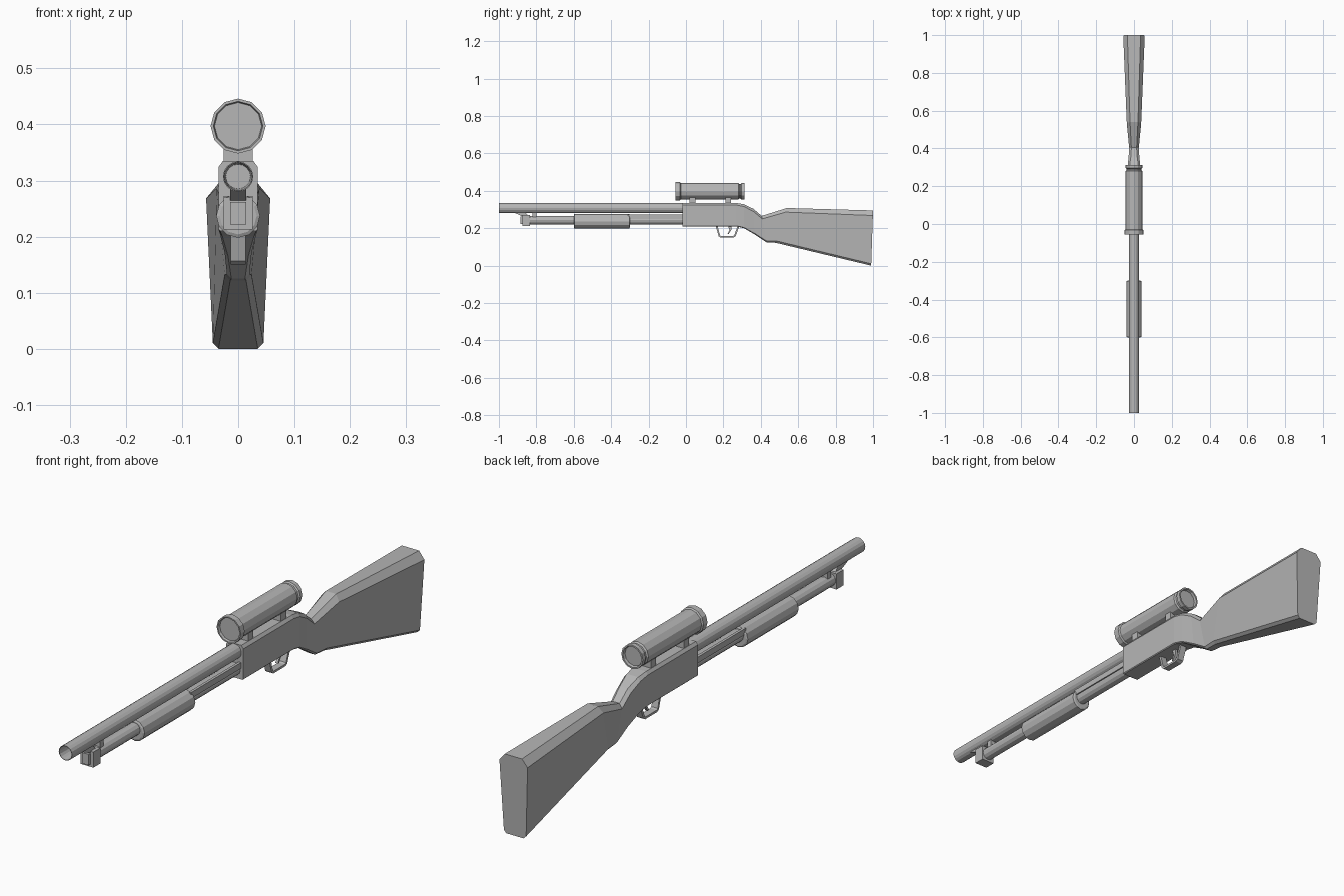
import bpy
import bmesh
from math import cos, sin, pi

cube = bpy.data.objects.get("Cube")
if cube:
    bpy.data.objects.remove(cube, do_unlink=True)

grey = bpy.data.materials.new("plain grey")
grey.use_nodes = True
colour = (0.47, 0.47, 0.47, 1)
grey.diffuse_color = colour
grey.node_tree.nodes["Principled BSDF"].inputs["Base Color"].default_value = colour


def loft(name, rings):
    """Skin equal-length rings of points and cap both ends."""
    bm = bmesh.new()
    loops = [[bm.verts.new(p) for p in ring] for ring in rings]
    n = len(loops[0])
    for a, b in zip(loops, loops[1:]):
        for i in range(n):
            j = (i + 1) % n
            bm.faces.new((a[i], a[j], b[j], b[i]))
    bm.faces.new(loops[0])
    bm.faces.new(loops[-1])
    bmesh.ops.recalc_face_normals(bm, faces=bm.faces)
    mesh = bpy.data.meshes.new(name)
    bm.to_mesh(mesh)
    bm.free()
    mesh.materials.append(grey)
    obj = bpy.data.objects.new(name, mesh)
    bpy.context.collection.objects.link(obj)
    return obj


def turned(name, z, profile, sides=12):
    """Round part along y from (y, radius) pairs."""
    return loft(name, [[(r * cos(2 * pi * i / sides), y, z + r * sin(2 * pi * i / sides))
                        for i in range(sides)] for y, r in profile])


def box(name, x, y, z):
    """Box from its (low, high) range on each axis."""
    return loft(name, [[(x[0], v, z[0]), (x[1], v, z[0]), (x[1], v, z[1]), (x[0], v, z[1])]
                       for v in y])


def extrude_side(name, outline, half):
    """Side outline of (y, z) points given a width across x."""
    return loft(name, [[(x, y, z) for y, z in outline] for x in (-half, half)])


def body_ring(yb, zb, yt, zt, wb, wt, cb, cx, cz):
    """Chamfered section, slanted between its bottom and top points."""
    half = [(wb - cb, zb), (wb, zb + cb), (wt, zt - cz), (wt - cx, zt)]
    pts = half + [(-x, z) for x, z in reversed(half)]
    return [(x, yb + (yt - yb) * (z - zb) / (zt - zb), z) for x, z in pts]


# Receiver and stock: yb, zb, yt, zt, half widths, bottom and top chamfers
receiver = [
    (-.02, .21, -.02, .335, .035, .035, .003, .008, .011),
    (.27, .21, .27, .335, .035, .035, .003, .008, .011),
    (.31, .20, .31, .328, .032, .033, .004, .010, .012),
    (.37, .165, .36, .304, .024, .028, .006, .012, .015),
    (.43, .125, .405, .266, .020, .026, .008, .012, .016),
]
stock = [
    receiver[-1],
    (.48, .122, .54, .308, .024, .038, .010, .017, .022),
    (.99, 0, 1, .295, .045, .057, .010, .022, .027),
]
loft("receiver", [body_ring(*s) for s in receiver])
loft("stock", [body_ring(*s) for s in stock])

# Barrel with an open bore
turned("barrel", .307, [(-.93, .022), (-1, .025), (-1, .027), (0, .027)], 16)
# Magazine tube and fore-end
turned("magazine_tube", .243, [(-.85, .023), (0, .023)])
turned("pump_grip", .237, [(-.6, .033), (-.597, .039), (-.303, .039), (-.3, .033)])
for side, x in (("left", .021), ("right", -.021)):
    box(side + "_action_bar", (x - .005, x + .005), (-.31, 0), (.25, .272))

# Magazine cap and barrel supports
box("magazine_cap", (-.026, .026), (-.875, -.835), (.213, .27))
box("cap_front", (-.014, .014), (-.885, -.87), (.222, .262))
extrude_side("muzzle_lug", [(-.92, .284), (-.875, .264), (-.84, .264), (-.86, .284)], .014)
box("barrel_clamp", (-.014, .014), (-.82, -.80), (.25, .29))

# Scope with recessed lenses
turned("scope", .397, [(-.046, .042), (-.055, .044), (-.055, .049), (-.032, .049),
                       (-.028, .044), (.28, .044), (.285, .039), (.292, .039),
                       (.296, .044), (.312, .044), (.312, .038), (.302, .036)])
for name, y in (("front", .02), ("rear", .21)):
    box(name + "_scope_mount", (-.026, .026), (y, y + .03), (.325, .368))

# Trigger guard as a thin bent strip
outer = [(.158, .215), (.175, .157), (.185, .15), (.255, .15), (.265, .156), (.287, .215)]
inner = [(.277, .215), (.258, .162), (.252, .158), (.188, .158), (.182, .162), (.168, .215)]
strip = list(zip(outer, reversed(inner)))
loft("trigger_guard", [[(-.013, *o), (.013, *o), (.013, *i), (-.013, *i)] for o, i in strip])
extrude_side("trigger", [(.225, .215), (.245, .215), (.242, .19), (.228, .168),
                         (.222, .17), (.232, .19)], .005)
